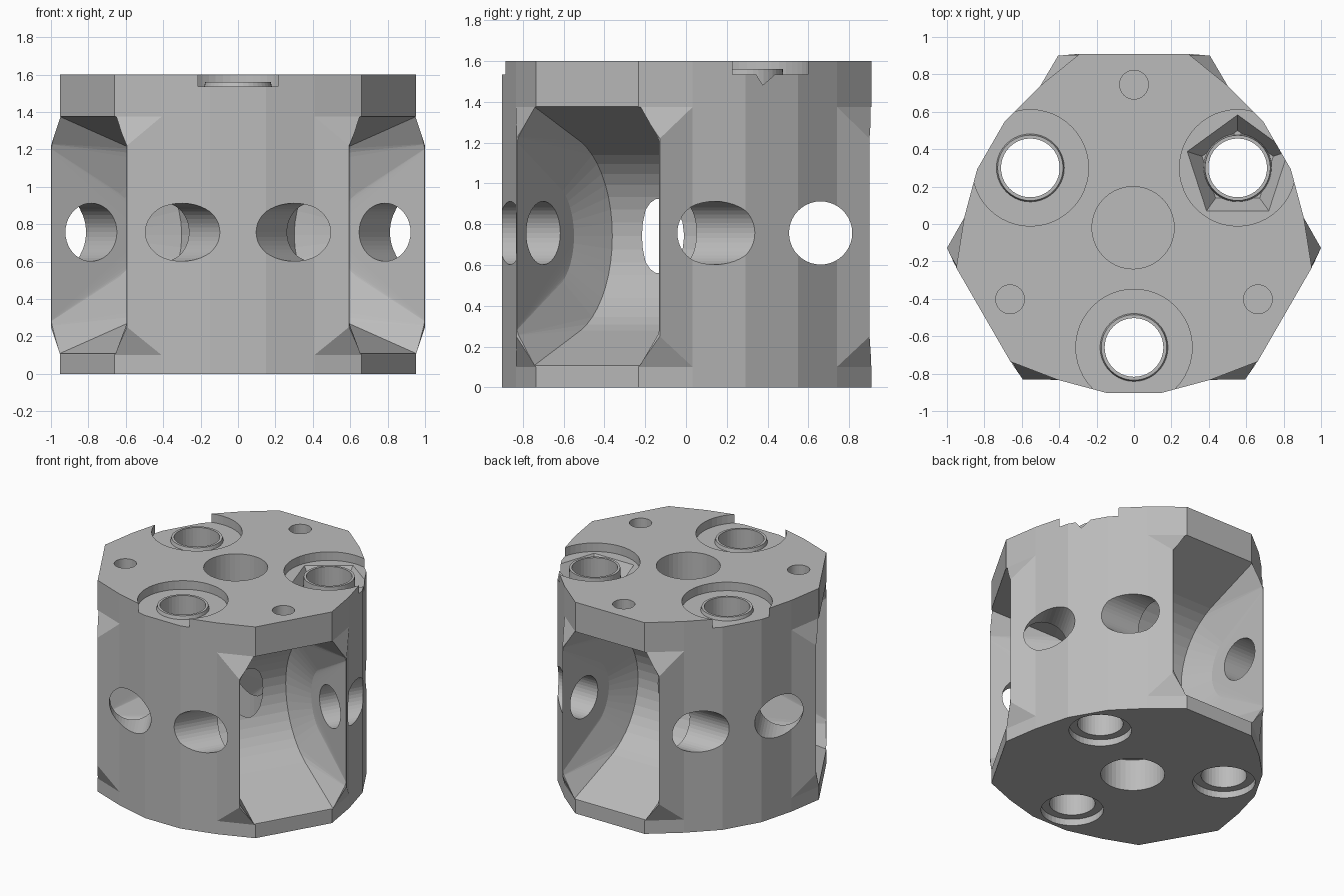
import bpy, bmesh
from math import sin, cos, pi, radians
from mathutils import Vector, Matrix

if "Cube" in bpy.data.objects:
    bpy.data.objects.remove(bpy.data.objects["Cube"])

CENTRE_Y = -0.02
POCKET_ANGLES = [radians(a) for a in (-30, 90, 210)]
TUBE_ANGLES = [radians(a) for a in (-90, 30, 150)]
HEIGHT = 1.6
AXIS_D, HOLE_Z, POCKET_Z = 0.68, 0.757, 0.742

steel = bpy.data.materials.new("plain_grey")
steel.use_nodes = True
grey = (0.5, 0.5, 0.5, 1)
steel.diffuse_color = grey
steel.node_tree.nodes["Principled BSDF"].inputs["Base Color"].default_value = grey


def local(angle, d, t, z):
    """Point at distance d along a radial direction, t across it."""
    return Vector((d * cos(angle) - t * sin(angle),
                   d * sin(angle) + t * cos(angle) + CENTRE_Y, z))


def finish(name, bm):
    bmesh.ops.recalc_face_normals(bm, faces=bm.faces)
    mesh = bpy.data.meshes.new(name)
    bm.to_mesh(mesh)
    bm.free()
    mesh.materials.append(steel)
    obj = bpy.data.objects.new(name, mesh)
    bpy.context.scene.collection.objects.link(obj)
    return obj


def hull(name, points):
    bm = bmesh.new()
    for p in points:
        bm.verts.new(p)
    out = bmesh.ops.convex_hull(bm, input=bm.verts)
    loose = set(out["geom_interior"]) | set(out["geom_unused"])
    bmesh.ops.delete(bm, geom=[v for v in loose if isinstance(v, bmesh.types.BMVert)], context='VERTS')
    bmesh.ops.dissolve_limit(bm, angle_limit=0.001, verts=bm.verts, edges=bm.edges)
    return finish(name, bm)


def upright(name, centre, r0, r1, z0, z1, sides=40):
    """Vertical cylinder or cone frustum."""
    bm = bmesh.new()
    bmesh.ops.create_cone(bm, cap_ends=True, segments=sides, radius1=r0, radius2=r1, depth=z1 - z0,
                          matrix=Matrix.Translation((centre.x, centre.y, (z0 + z1) / 2)))
    return finish(name, bm)


def cut(target, cutter):
    mod = target.modifiers.new("cut", 'BOOLEAN')
    mod.operation, mod.solver, mod.object = 'DIFFERENCE', 'EXACT', cutter
    bpy.context.view_layer.objects.active = target
    bpy.ops.object.modifier_apply(modifier=mod.name)
    bpy.data.objects.remove(cutter)


# Block: faceted outline with lips beside each pocket between the end bands
plain = [(0.57, -0.69), (0.76, -0.5), (0.93, -0.29), (0.93, 0.29), (0.76, 0.5), (0.57, 0.69)]
lipped = [(0.92, t * 1.4) if abs(t) == 0.29 else (d, t) for d, t in plain]
bm = bmesh.new()
rings = []
for outline, z in ((plain, 0), (plain, 0.1), (lipped, 0.25), (lipped, 1.22), (plain, 1.375), (plain, HEIGHT)):
    rings.append([bm.verts.new(local(a, d, t, z)) for a in POCKET_ANGLES for d, t in outline])
count = len(rings[0])
bm.faces.new(rings[0])
bm.faces.new(rings[-1])
for low, high in zip(rings, rings[1:]):
    for i in range(count):
        j = (i + 1) % count
        bm.faces.new((low[i], low[j], high[j], high[i]))
bmesh.ops.triangulate(bm, faces=[f for f in bm.faces if len(f.verts) == 4])
block = finish("block", bm)

# Side pockets: domed drum flaring to an eight-sided mouth
for a in POCKET_ANGLES:
    pts = []
    for t, r in ((-0.38, 0.28), (-0.29, 0.5), (0.29, 0.5), (0.38, 0.28)):
        for k in range(48):
            u = 2 * pi * k / 48
            pts.append(local(a, AXIS_D + r * cos(u), t, POCKET_Z + r * sin(u)))
    for st in (-1, 1):
        for sz in (-1, 1):
            pts.append(local(a, 0.97, st * 0.3, POCKET_Z + sz * 0.65))
            pts.append(local(a, 0.97, st * 0.405, POCKET_Z + sz * 0.49))
    cut(block, hull("pocket_cutter", pts))

# Cross holes through the pocket walls
for a in POCKET_ANGLES:
    pts = [local(a, AXIS_D + 0.155 * cos(2 * pi * k / 40), t, HOLE_Z + 0.155 * sin(2 * pi * k / 40))
           for t in (-1.2, 1.2) for k in range(40)]
    cut(block, hull("cross_hole_cutter", pts))

# Central bore from both ends, with a web between
middle = Vector((-0.005, CENTRE_Y, 0))
cut(block, upright("bore_cutter", middle, 0.22, 0.22, 0.3, 1.7))
cut(block, upright("lower_bore_cutter", middle, 0.22, 0.22, -0.1, 0.24))

# Small blind holes above the pockets
for a in POCKET_ANGLES:
    cut(block, upright("bolt_hole_cutter", local(a, 0.765, 0, 0), 0.077, 0.077, 1.47, 1.7, 32))

# Upright passages with recesses at both ends and a collar at the top
for i, a in enumerate(TUBE_ANGLES):
    c = local(a, 0.64, 0, 0)
    cut(block, upright("recess_cutter", c, 0.311, 0.311, 1.535, 1.7, 48))
    base = 1.53
    if i == 1:
        base = 1.4
        cut(block, upright("deep_recess_cutter", c, 0.2, 0.3, 1.41, 1.56, 5))
    cut(block, upright("lower_recess_cutter", c, 0.215, 0.215, -0.1, 0.05))
    cut(block, upright("passage_cutter", c, 0.157, 0.157, -0.2, 1.8))
    collar = upright("collar_%d" % (i + 1), c, 0.183, 0.175, base, 1.56)
    cut(collar, upright("collar_cutter", c, 0.157, 0.157, 1.0, 1.8))
